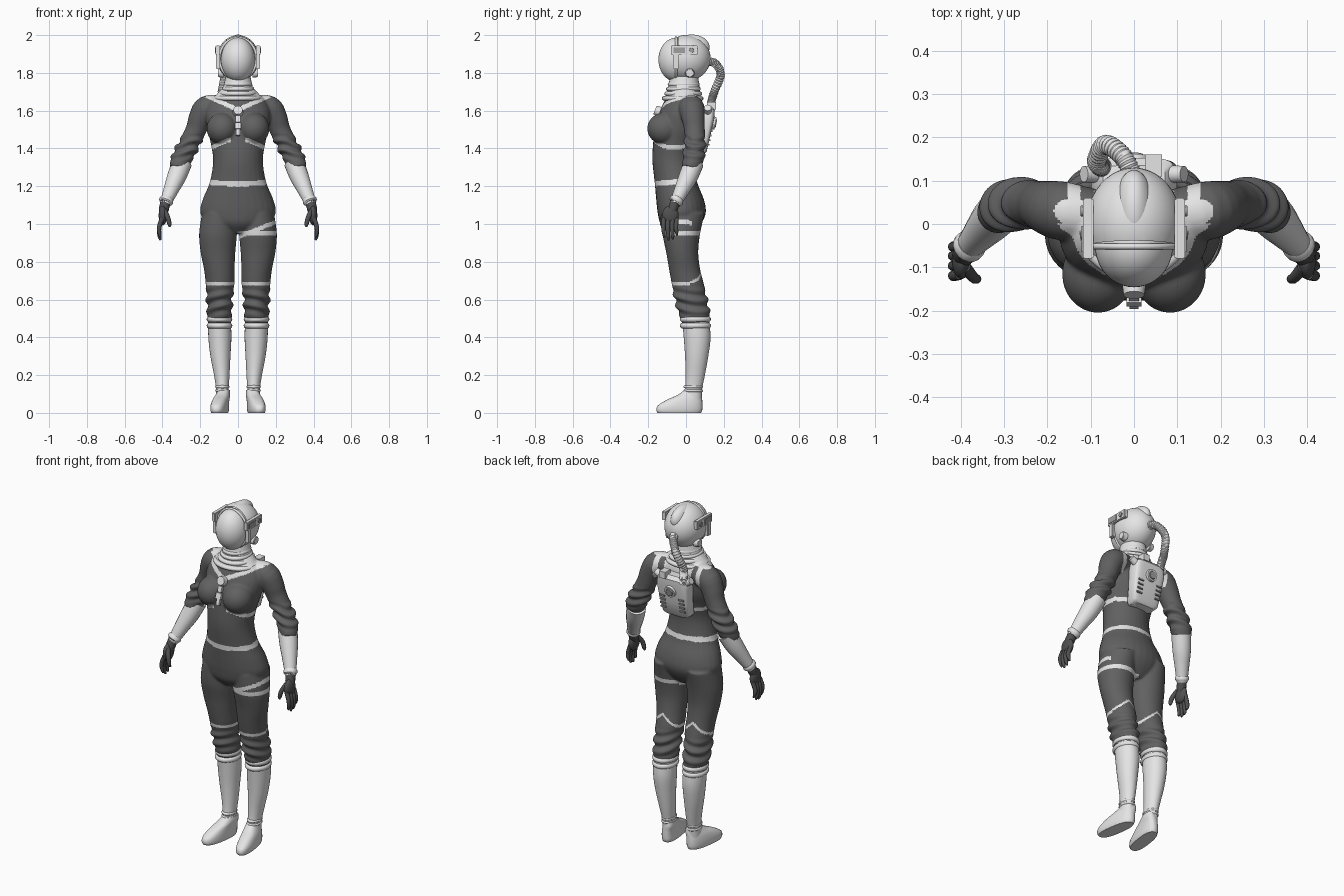
import bpy, bmesh, math
from mathutils import Vector, Matrix

cube = bpy.data.objects.get("Cube")
if cube:
    bpy.data.objects.remove(cube, do_unlink=True)


def material(name, value):
    mat = bpy.data.materials.new(name)
    mat.use_nodes = True
    colour = (value, value, value, 1)
    mat.diffuse_color = colour
    mat.node_tree.nodes["Principled BSDF"].inputs["Base Color"].default_value = colour
    return mat


SUIT = material("dark_suit_fabric", 0.12)
WHITE = material("white_shell", 0.78)
GLOVE = material("dark_glove", 0.08)
GREY = material("grey_detail", 0.35)
SIDES = (("left", 1), ("right", -1))


# ---------- helpers ----------
def spline(rows, steps=4):
    """Catmull-Rom interpolation of equal-length tuples."""
    out = []
    for i in range(len(rows) - 1):
        a, b, c, d = rows[max(i - 1, 0)], rows[i], rows[i + 1], rows[min(i + 2, len(rows) - 1)]
        for k in range(steps):
            t = k / steps
            out.append(tuple(q + t / 2 * (r - p + t * (2*p - 5*q + 4*r - s + t * (3*(q - r) + s - p)))
                             for p, q, r, s in zip(a, b, c, d)))
    return out + [rows[-1]]


def loft(bm, rings, n=28, power=2):
    """Skin (centre, u, v) rings and cap both ends."""
    def bend(w):
        return math.copysign(abs(w) ** (2 / power), w)
    loops = []
    for centre, u, v in rings:
        angles = [2 * math.pi * i / n for i in range(n)]
        loops.append([bm.verts.new(centre + u * bend(math.cos(a)) + v * bend(math.sin(a))) for a in angles])
    for low, high in zip(loops, loops[1:]):
        for i in range(n):
            j = (i + 1) % n
            bm.faces.new((low[i], low[j], high[j], high[i]))
    bm.faces.new(loops[0])
    bm.faces.new(loops[-1])


def stack(bm, rows, side=1, power=2):
    """Horizontal sections: (z, centre x, half width, front y, back y)."""
    loft(bm, [(Vector((side * cx, (f + b) / 2, z)), Vector((rx, 0, 0)), Vector((0, (b - f) / 2, 0)))
              for z, cx, rx, f, b in rows], power=power)


def band(bm, z, cx, rx, front, back, half, side=1):
    """Rounded horizontal ring."""
    rows = []
    for k in range(-4, 5):
        a = k * math.pi / 8
        d = 0.014 * (1 - math.cos(a))
        rows.append((z + half * math.sin(a), cx, rx - d, front + d, back - d))
    stack(bm, rows, side)


def tube(bm, points, side=1, ref=(0, 1, 0), n=18):
    """Round sections along (x, y, z, radius) points."""
    pos = [Vector((side * p[0], p[1], p[2])) for p in points]
    rings = []
    for i, p in enumerate(pos):
        t = (pos[min(i + 1, len(pos) - 1)] - pos[max(i - 1, 0)]).normalized()
        u = t.cross(Vector(ref)).normalized()
        rings.append((p, u * points[i][3], t.cross(u) * points[i][3]))
    loft(bm, rings, n)


def ball(bm, centre, radii):
    bmesh.ops.create_uvsphere(bm, u_segments=40, v_segments=24, radius=1,
                              matrix=Matrix.Translation(centre) @ Matrix.Diagonal((*radii, 1)))


def box(bm, centre, size, tilt=0):
    m = Matrix.Translation(centre) @ Matrix.Rotation(tilt, 4, "X") @ Matrix.Diagonal((*size, 1))
    bmesh.ops.create_cube(bm, size=1, matrix=m)


def disc(bm, centre, radius, depth, axis):
    bmesh.ops.create_cone(bm, cap_ends=True, segments=28, radius1=radius, radius2=radius * 0.85, depth=depth,
                          matrix=Matrix.Translation(centre) @ Vector(axis).to_track_quat("Z", "Y").to_matrix().to_4x4())


def part(name, bm, *mats):
    bmesh.ops.recalc_face_normals(bm, faces=bm.faces)
    mesh = bpy.data.meshes.new(name)
    bm.to_mesh(mesh)
    bm.free()
    obj = bpy.data.objects.new(name, mesh)
    bpy.context.collection.objects.link(obj)
    for mat in mats:
        mesh.materials.append(mat)
    bpy.ops.object.select_all(action="DESELECT")
    obj.select_set(True)
    bpy.context.view_layer.objects.active = obj
    bpy.ops.object.shade_smooth_by_angle(angle=math.radians(40))
    return obj


# ---------- suit: torso, bust, upper arms and legs fused ----------
bm = bmesh.new()
stack(bm, spline([(0.95, 0, 0.07, -0.09, 0.04), (1.0, 0, 0.16, -0.135, 0.08), (1.06, 0, 0.2, -0.15, 0.105),
                  (1.13, 0, 0.187, -0.158, 0.095), (1.22, 0, 0.15, -0.166, 0.06), (1.33, 0, 0.132, -0.178, 0.045),
                  (1.42, 0, 0.143, -0.175, 0.06), (1.5, 0, 0.162, -0.165, 0.085), (1.58, 0, 0.172, -0.145, 0.09),
                  (1.64, 0, 0.155, -0.12, 0.088), (1.69, 0, 0.11, -0.095, 0.07), (1.73, 0, 0.07, -0.08, 0.06)]))
for name, s in SIDES:
    ball(bm, (s * 0.083, -0.115, 1.505), (0.083, 0.09, 0.085))
    stack(bm, spline([(1.06, 0.1, 0.09, -0.13, 0.1), (0.95, 0.106, 0.1, -0.125, 0.075), (0.85, 0.106, 0.092, -0.105, 0.065),
                      (0.76, 0.099, 0.081, -0.09, 0.075), (0.69, 0.095, 0.077, -0.077, 0.093),
                      (0.6, 0.098, 0.068, -0.06, 0.112), (0.53, 0.098, 0.066, -0.04, 0.126), (0.47, 0.098, 0.06, -0.02, 0.122)]), s)
    tube(bm, spline([(0.09, 0.02, 1.62, 0.06), (0.165, 0.03, 1.612, 0.068), (0.2, 0.038, 1.56, 0.062), (0.222, 0.045, 1.5, 0.055),
                     (0.26, 0.047, 1.42, 0.055), (0.297, 0.04, 1.35, 0.056), (0.32, 0.02, 1.29, 0.046)]), s, n=24)
suit = part("suit", bm, SUIT, WHITE)
remesh = suit.modifiers.new("fuse", "REMESH")
remesh.mode, remesh.voxel_size = "VOXEL", 0.006
smooth = suit.modifiers.new("soften", "SMOOTH")
smooth.factor, smooth.iterations = 0.5, 8
fused = bpy.data.meshes.new_from_object(suit.evaluated_get(bpy.context.evaluated_depsgraph_get()))
suit.modifiers.clear()
bm = bmesh.new()
bm.from_mesh(fused)
bm.normal_update()

# cloth folds at the knees and elbows
for v in bm.verts:
    x, y, z = abs(v.co.x), v.co.y, v.co.z
    for low, high, near, cx, freq in ((0.5, 0.67, x < 0.2, 0.098, 105), (1.33, 1.48, x > 0.19, 0.27, 120)):
        if low < z < high and near:
            fade = math.sin(math.pi * (z - low) / (high - low))
            swirl = 2.2 * math.sin(math.atan2(y - 0.03, x - cx) + 1)
            v.co += v.normal * 0.008 * fade * math.sin(freq * z + swirl)


def is_strap(x, y, z):
    side, front = abs(x), y < 0
    on_arm = side > 0.175 and z > 1.24
    if z > 1.675 or (z > 1.6 and y > 0.05 and side < 0.09):                     # collar yoke
        return True
    if z > 1.55 and not on_arm:                                                # shoulder harness
        if abs(z - 1.605 - 0.45 * side) < 0.013 if front else abs(side - 0.14) < 0.015:
            return True
    rise = 0.04 * max(0, min(1, (0.14 - side) / 0.09)) if front else 0          # chest band
    if not on_arm and abs(z - 1.405 - rise) < 0.012 and (not front or side > 0.04):
        return True
    if side < 0.2 and abs(z - 1.228 - 0.09 * y) < 0.014:                        # belt
        return True
    if x > 0 and (abs(z - 0.95) < 0.011 or (y < 0.03 and abs(z - 0.935 - 0.4 * (x - 0.01)) < 0.012 and z < 1.03)):
        return True                                                            # thigh straps
    peak = max(0, 0.07 - 0.9 * abs(side - 0.1)) if y > 0.02 else 0              # knee piping
    return abs(z - 0.685 - peak) < 0.008


for f in bm.faces:
    f.material_index = int(is_strap(*f.calc_center_median()))
    f.smooth = True
bm.to_mesh(suit.data)
bm.free()

# ---------- boots, sleeves and gloves ----------
for name, s in SIDES:
    bm = bmesh.new()
    stack(bm, spline([(0.49, 0.098, 0.06, -0.02, 0.122), (0.4, 0.096, 0.061, -0.012, 0.13), (0.3, 0.093, 0.053, -0.005, 0.118),
                      (0.2, 0.086, 0.041, -0.002, 0.1), (0.13, 0.083, 0.034, -0.006, 0.086), (0.07, 0.085, 0.034, -0.02, 0.082)]), s)
    for z in (0.496, 0.462):
        band(bm, z, 0.098, 0.068, -0.032, 0.132, 0.015, s)
    for z in (0.138, 0.118):
        band(bm, z, 0.083, 0.038, -0.013, 0.09, 0.009, s)
    part(name + "_boot", bm, WHITE)

    bm = bmesh.new()
    stack(bm, spline([(0, 0.097, 0.04, -0.15, 0.08), (0.015, 0.097, 0.044, -0.157, 0.086), (0.04, 0.097, 0.044, -0.148, 0.087),
                      (0.07, 0.094, 0.041, -0.1, 0.086), (0.095, 0.088, 0.037, -0.045, 0.085), (0.12, 0.084, 0.03, -0.01, 0.08)]), s, 2.5)
    for v in bm.verts:
        v.co.x -= s * 0.14 * (v.co.y + 0.035)
    part(name + "_foot", bm, WHITE)

    bm = bmesh.new()
    tube(bm, spline([(0.296, 0.042, 1.325, 0.053), (0.325, 0.012, 1.25, 0.05), (0.355, -0.022, 1.18, 0.04), (0.386, -0.058, 1.105, 0.029)]), s)
    tube(bm, [(0.375, -0.045, 1.135, 0.033), (0.378, -0.049, 1.128, 0.038), (0.382, -0.053, 1.118, 0.038), (0.385, -0.057, 1.111, 0.031)], s)
    part(name + "_forearm_sleeve", bm, WHITE)

    bm = bmesh.new()
    tube(bm, [(0.384, -0.055, 1.12, 0.026), (0.392, -0.07, 1.08, 0.027), (0.396, -0.08, 1.05, 0.02)], s)
    ball(bm, (s * 0.398, -0.083, 1.045), (0.022, 0.044, 0.052))
    for y, tip in ((-0.117, 0.93), (-0.094, 0.915), (-0.071, 0.92), (-0.05, 0.94)):
        tube(bm, spline([(0.402, y, 1.03, 0.012), (0.417, y - 0.003, 0.985, 0.012),
                         (0.416, y, tip + 0.02, 0.01), (0.41, y + 0.002, tip, 0.005)], 3), s, n=10)
    tube(bm, spline([(0.39, -0.1, 1.07, 0.015), (0.372, -0.122, 1.035, 0.013), (0.363, -0.127, 1.0, 0.011), (0.362, -0.127, 0.985, 0.005)], 3), s, n=10)
    part(name + "_glove", bm, GLOVE)

# ---------- neck rings ----------
bm = bmesh.new()
stack(bm, [(1.64, 0, 0.12, -0.11, 0.08), (1.69, 0, 0.085, -0.1, 0.075), (1.78, 0, 0.066, -0.085, 0.065)])
for z, rx, front, back in ((1.74, 0.076, -0.097, 0.072), (1.715, 0.086, -0.106, 0.078),
                           (1.69, 0.102, -0.115, 0.086), (1.665, 0.128, -0.128, 0.093)):
    band(bm, z, 0, rx, front, back, 0.012)
part("neck_rings", bm, WHITE)

# ---------- helmet ----------
bm = bmesh.new()
ball(bm, (0, -0.05, 1.87), (0.09, 0.096, 0.117))
part("visor", bm, WHITE)

bm = bmesh.new()
ball(bm, (0, 0, 1.878), (0.11, 0.13, 0.122))
bmesh.ops.bisect_plane(bm, geom=bm.verts[:] + bm.edges[:] + bm.faces[:], plane_co=(0, -0.05, 1.88),
                       plane_no=(0, -1, 0.1), clear_outer=True)
ball(bm, (0, 0.03, 1.935), (0.046, 0.095, 0.068))
part("helmet_shell", bm, WHITE)

bm = bmesh.new()
rim = [(0.098 * math.cos(a), -0.052, 1.875 + 0.112 * math.sin(a), 0.007) for a in (math.pi * k / 24 for k in range(49))]
tube(bm, rim, n=10)
part("visor_rim", bm, WHITE)

for name, s in SIDES:
    bm = bmesh.new()
    box(bm, (s * 0.106, -0.01, 1.92), (0.024, 0.14, 0.05))
    box(bm, (s * 0.106, -0.055, 1.865), (0.022, 0.03, 0.09))
    disc(bm, (s * 0.092, 0.02, 1.8), 0.026, 0.03, (s, 0, 0))
    bmesh.ops.bevel(bm, geom=bm.edges[:], offset=0.003, segments=2, affect="EDGES")
    part(name + "_ear_module", bm, WHITE)
    bm = bmesh.new()
    box(bm, (s * 0.118, -0.035, 1.92), (0.006, 0.06, 0.03))
    disc(bm, (s * 0.118, 0.03, 1.92), 0.014, 0.01, (s, 0, 0))
    part(name + "_ear_panel", bm, GREY)

# ---------- chest buckle and centre strap ----------
bm = bmesh.new()
disc(bm, (0, -0.15, 1.598), 0.028, 0.03, (0, -1, 0.4))
for z, y, w in ((1.555, -0.165, 0.024), (1.52, -0.178, 0.034), (1.485, -0.183, 0.02)):
    box(bm, (0, y, z), (w, 0.016, 0.034), -0.3)
part("chest_buckle", bm, WHITE)

# ---------- backpack and hose ----------
bm = bmesh.new()
stack(bm, [(1.37, 0, 0.07, 0.03, 0.095), (1.385, 0, 0.085, 0.03, 0.11), (1.46, 0, 0.094, 0.05, 0.127),
           (1.56, 0, 0.1, 0.06, 0.15), (1.605, 0, 0.092, 0.06, 0.152), (1.625, 0, 0.072, 0.06, 0.135)], power=5)
disc(bm, (0, 0.143, 1.535), 0.038, 0.026, (0, 1, -0.2))
box(bm, (0.045, 0.135, 1.625), (0.04, 0.05, 0.04))
for s in (1, -1):
    disc(bm, (s * 0.09, 0.115, 1.6), 0.022, 0.06, (s, 0, 0.6))
part("backpack", bm, WHITE)

bm = bmesh.new()
disc(bm, (0, 0.157, 1.532), 0.024, 0.008, (0, 1, -0.2))
for s in (1, -1):
    for k in range(4):
        box(bm, (s * 0.062, 0.121 + 0.005 * k, 1.42 + 0.024 * k), (0.034, 0.008, 0.009))
part("backpack_vents", bm, GREY)

bm = bmesh.new()
path = spline([(0, 0.105, 1.86, 0.023), (-0.025, 0.155, 1.85, 0.023), (-0.065, 0.183, 1.79, 0.023), (-0.085, 0.15, 1.7, 0.023),
               (-0.08, 0.135, 1.65, 0.023), (-0.07, 0.13, 1.6, 0.023)], 14)
tube(bm, [(x, y, z, r - 0.003 * (i % 2)) for i, (x, y, z, r) in enumerate(path)], ref=(1, 0, 0))
part("air_hose", bm, WHITE)
